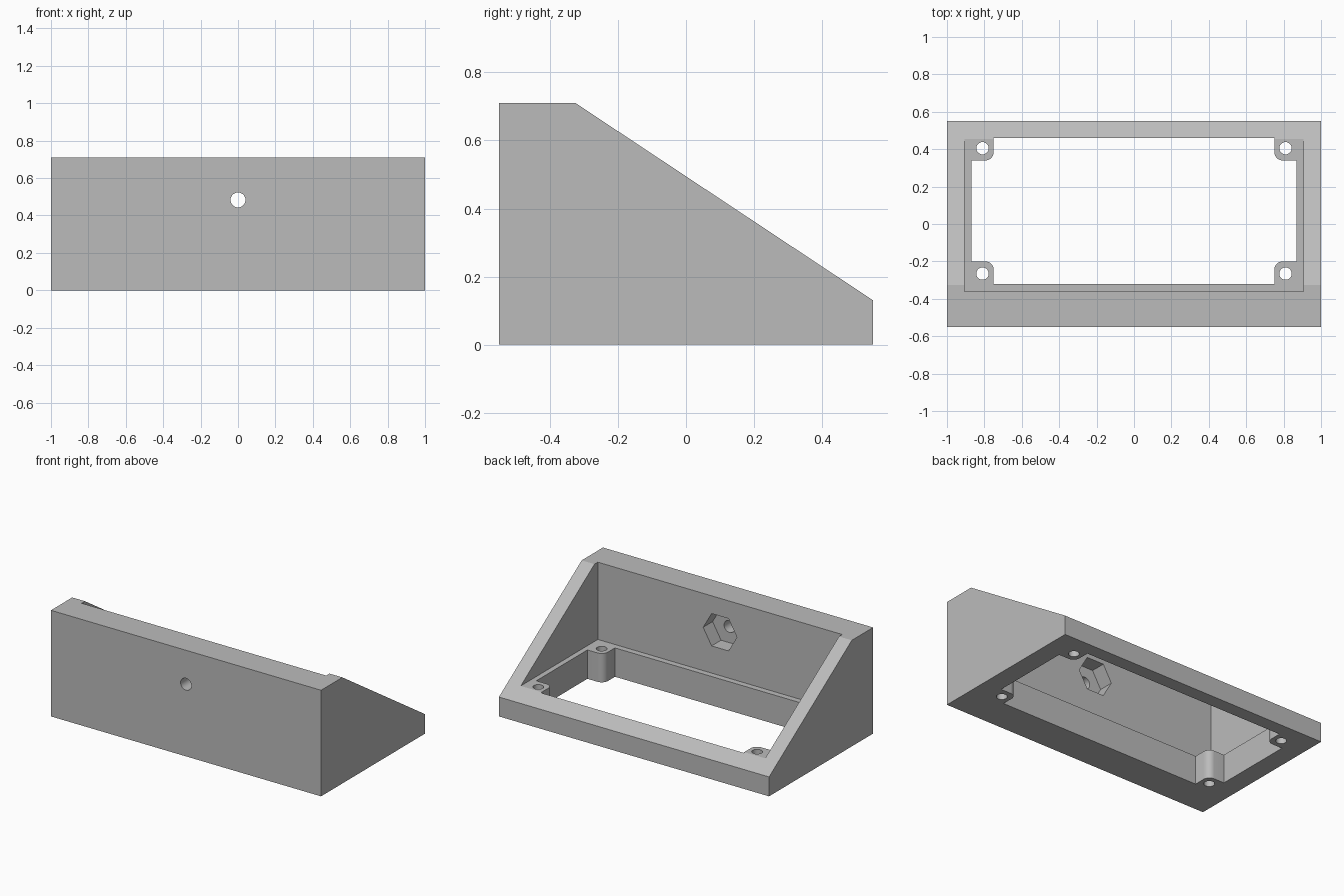
import bpy, bmesh, math
from mathutils import Vector

cube = bpy.data.objects.get("Cube")
if cube:
    bpy.data.objects.remove(cube, do_unlink=True)

grey = bpy.data.materials.new("plain grey")
grey.use_nodes = True
grey.diffuse_color = (0.5, 0.5, 0.5, 1)
grey.node_tree.nodes["Principled BSDF"].inputs["Base Color"].default_value = (0.5, 0.5, 0.5, 1)

AXES = {"x": lambda a, b, c: (c, a, b),
        "y": lambda a, b, c: (a, c, b),
        "z": lambda a, b, c: (a, b, c)}


def prism(name, points, axis, start, end):
    """Extrude a closed 2D outline along one axis."""
    place = AXES[axis]
    bm = bmesh.new()
    face = bm.faces.new([bm.verts.new(place(a, b, start)) for a, b in points])
    extruded = bmesh.ops.extrude_face_region(bm, geom=[face])["geom"]
    verts = [v for v in extruded if isinstance(v, bmesh.types.BMVert)]
    bmesh.ops.translate(bm, verts=verts, vec=Vector(place(0, 0, end - start)))
    bmesh.ops.recalc_face_normals(bm, faces=bm.faces)
    mesh = bpy.data.meshes.new(name)
    bm.to_mesh(mesh)
    bm.free()
    mesh.materials.append(grey)
    obj = bpy.data.objects.new(name, mesh)
    bpy.context.collection.objects.link(obj)
    return obj


def ring(cx, cy, radius, sides):
    return [(cx + radius * math.cos(math.tau * i / sides),
             cy + radius * math.sin(math.tau * i / sides)) for i in range(sides)]


def rect(x0, x1, y0, y1):
    return [(x0, y0), (x1, y0), (x1, y1), (x0, y1)]


def cut(target, cutter):
    """Subtract the cutter and remove it."""
    mod = target.modifiers.new("cut", "BOOLEAN")
    mod.operation = "DIFFERENCE"
    mod.solver = "EXACT"
    mod.object = cutter
    bpy.context.view_layer.objects.active = target
    bpy.ops.object.modifier_apply(modifier=mod.name)
    bpy.data.objects.remove(cutter, do_unlink=True)


# Wedge-shaped outer body
FRONT, BACK, TOP = -0.55, 0.55, 0.71
body = prism("sloped_housing",
             [(FRONT, 0), (BACK, 0), (BACK, 0.13), (-0.325, TOP), (FRONT, TOP)],
             "x", -1, 1)

# Main cavity, open through the slope
LEDGE = 0.193
cut(body, prism("cavity_cutter", rect(-0.905, 0.905, -0.36, 0.7), "z", LEDGE, 1))

# Bottom opening that leaves a rounded screw boss in each corner
MID_Y, HALF_X, HALF_Y = 0.07, 0.87, 0.39
BOSS_X, BOSS_Y, ROUND = 0.75, 0.27, 0.045
quarter = [(HALF_X, BOSS_Y)]
for i in range(9):
    t = math.pi / 2 * i / 8
    quarter.append((BOSS_X + ROUND * (1 - math.sin(t)),
                    BOSS_Y + ROUND * (1 - math.cos(t))))
quarter.append((BOSS_X, HALF_Y))
outline = []
for sx, sy in ((1, 1), (-1, 1), (-1, -1), (1, -1)):
    pts = quarter if sx == sy else quarter[::-1]
    outline += [(sx * x, MID_Y + sy * y) for x, y in pts]
cut(body, prism("opening_cutter", outline, "z", -0.1, 0.3))

# Screw holes through the bosses
for sx in (-1, 1):
    for sy in (-1, 1):
        hole = ring(sx * 0.81, MID_Y + sy * 0.335, 0.033, 32)
        cut(body, prism("screw_hole_cutter", hole, "z", -0.1, 0.4))

# Front wall hole with a hexagonal nut pocket on the inside
HOLE_Z = 0.483
cut(body, prism("nut_pocket_cutter", ring(0, HOLE_Z, 0.125, 6), "y", -0.46, -0.3))
cut(body, prism("front_hole_cutter", ring(0, HOLE_Z, 0.04, 32), "y", -0.7, -0.4))

# Smooth round surfaces, sharp edges elsewhere
bpy.ops.object.select_all(action="DESELECT")
body.select_set(True)
bpy.context.view_layer.objects.active = body
bpy.ops.object.shade_smooth_by_angle(angle=math.radians(30))
